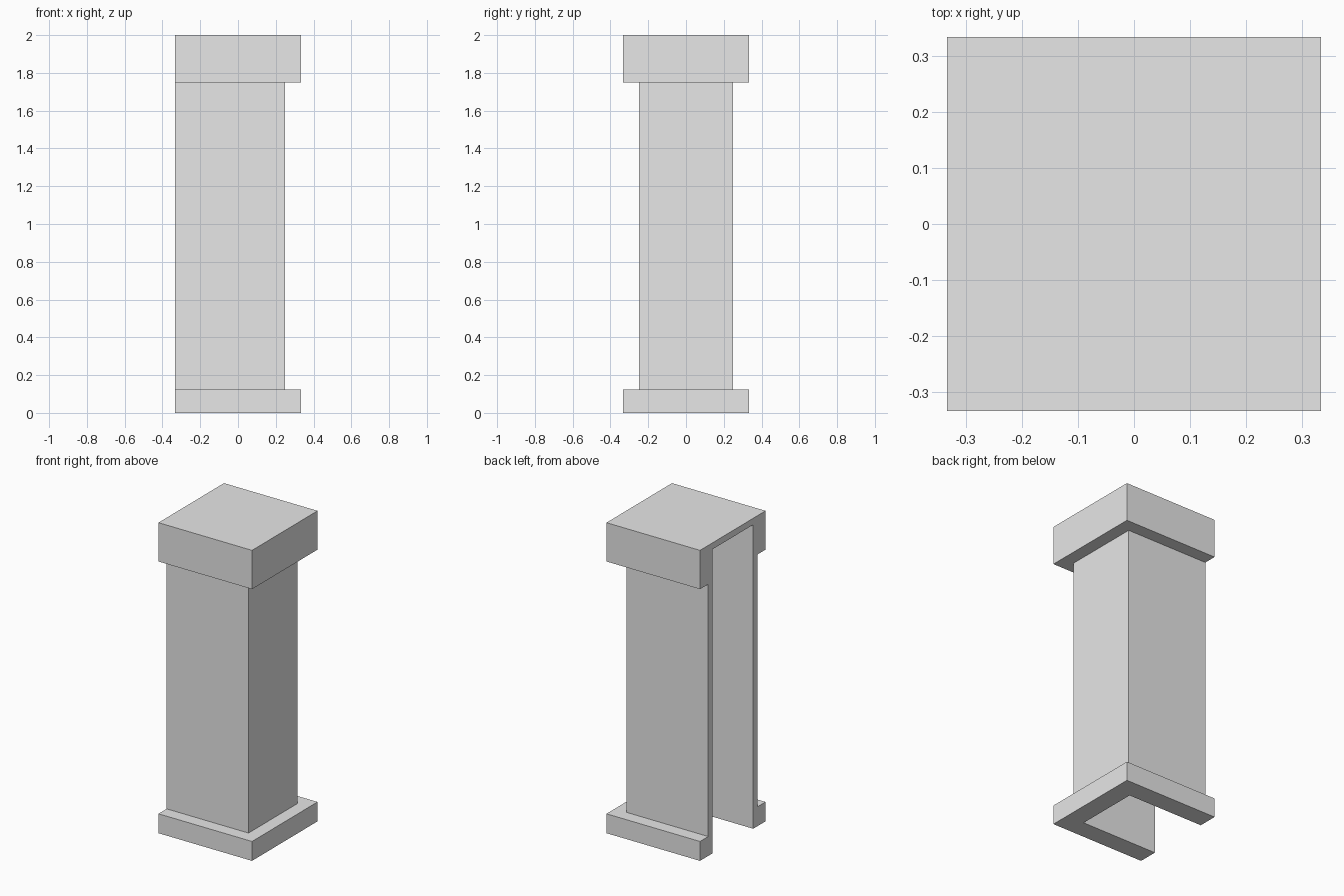
import bpy
from mathutils import Vector

cube = bpy.data.objects.get("Cube")
if cube:
    bpy.data.objects.remove(cube, do_unlink=True)

U = 2 / 48            # the pillar is built on a grid of 48 units in height
HALF = 8 * U          # half width of base and cap

stone = bpy.data.materials.new("plain grey")
stone.use_nodes = True
GREY = (0.8, 0.8, 0.8, 1)
stone.diffuse_color = GREY
stone.node_tree.nodes["Principled BSDF"].inputs["Base Color"].default_value = GREY


def box(name, low, high):
    """Axis-aligned box between two opposite corners."""
    low, high = Vector(low), Vector(high)
    bpy.ops.mesh.primitive_cube_add(size=1, location=(low + high) / 2)
    obj = bpy.context.object
    obj.name = obj.data.name = name
    obj.scale = high - low
    bpy.ops.object.transform_apply(location=False, rotation=False, scale=True)
    obj.data.materials.append(stone)
    return obj


# Base, shaft and cap share one flush side at -x
parts = [
    box("base", (-HALF, -HALF, 0), (HALF, HALF, 3 * U)),
    box("shaft", (-HALF, -6 * U, 3 * U), (6 * U, 6 * U, 42 * U)),
    box("cap", (-HALF, -HALF, 42 * U), (HALF, HALF, 48 * U)),
]

# Hollow channel, open at the flush side and underneath
hollow = box("hollow_cutter", (-HALF - U, -5 * U, -U), (5 * U, 5 * U, 47 * U))
hollow.hide_render = True

for part in parts:
    bpy.context.view_layer.objects.active = part
    cut = part.modifiers.new("hollow", 'BOOLEAN')
    cut.operation = 'DIFFERENCE'
    cut.solver = 'EXACT'
    cut.object = hollow
    bpy.ops.object.modifier_apply(modifier=cut.name)

bpy.data.objects.remove(hollow, do_unlink=True)
